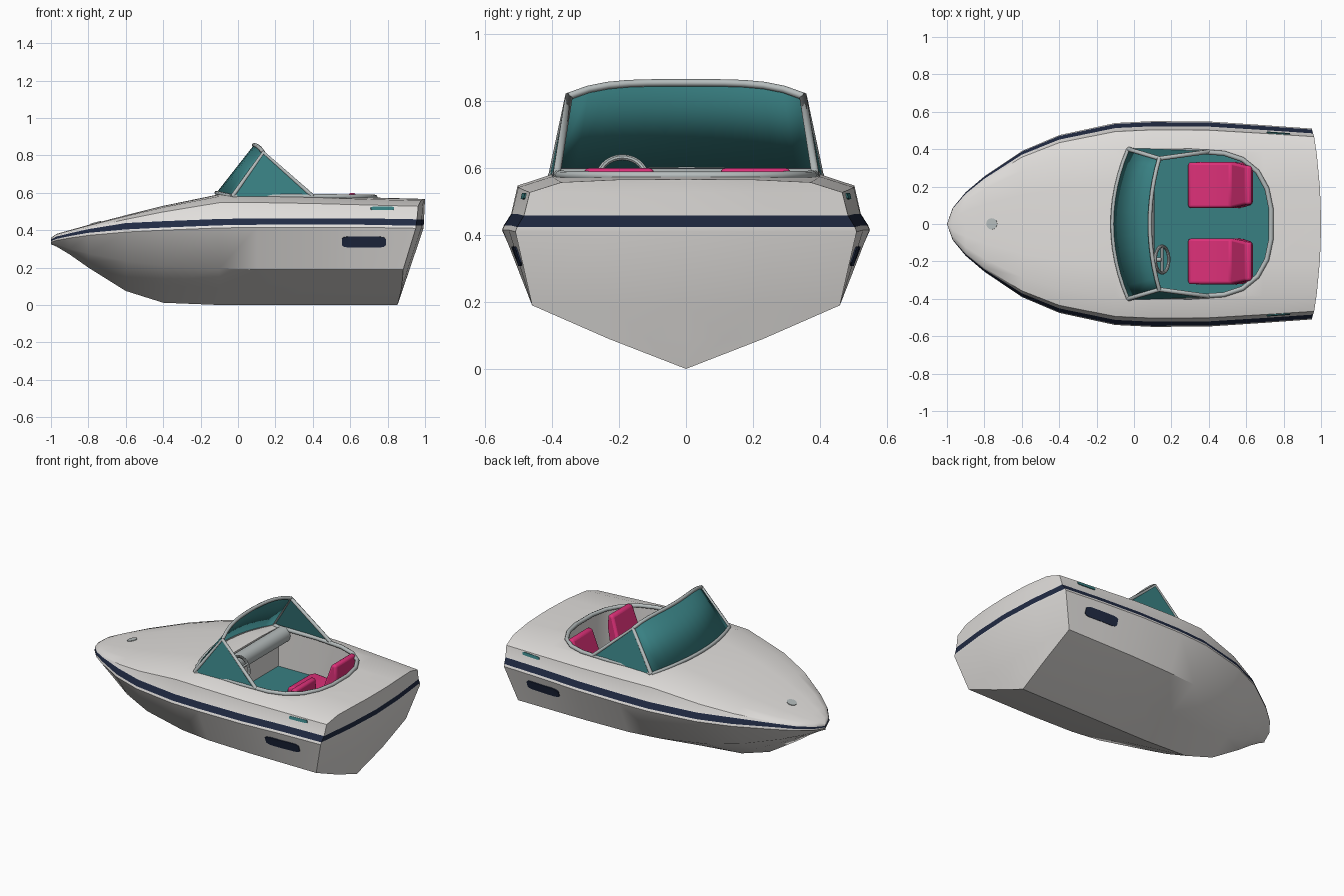
import bpy, bmesh, math
from mathutils import Vector
from mathutils.bvhtree import BVHTree

if "Cube" in bpy.data.objects:
    bpy.data.objects.remove(bpy.data.objects["Cube"])


def mat(name, r, g, b):
    m = bpy.data.materials.new(name)
    m.diffuse_color = (r, g, b, 1)
    m.use_nodes = True
    m.node_tree.nodes["Principled BSDF"].inputs["Base Color"].default_value = m.diffuse_color
    return m


WHITE = mat("warm white", 0.76, 0.74, 0.72)
NAVY = mat("navy", 0.015, 0.024, 0.058)
TEAL = mat("teal", 0.04, 0.215, 0.225)
PINK = mat("magenta", 0.72, 0.03, 0.19)
GREY = mat("light grey", 0.46, 0.50, 0.50)


def smooth(ob, angle=35):
    bpy.ops.object.select_all(action='DESELECT')
    ob.select_set(True)
    bpy.context.view_layer.objects.active = ob
    bpy.ops.object.shade_smooth_by_angle(angle=math.radians(angle))


def from_bm(name, bm, *mats):
    bmesh.ops.recalc_face_normals(bm, faces=bm.faces)
    me = bpy.data.meshes.new(name)
    bm.to_mesh(me)
    bm.free()
    ob = bpy.data.objects.new(name, me)
    bpy.context.collection.objects.link(ob)
    for m in mats:
        me.materials.append(m)
    return ob


def grid_faces(bm, rows, mat_rule=lambda i: 0):
    vs = [[bm.verts.new(p) for p in r] for r in rows]
    for a, b in zip(vs, vs[1:]):
        for i in range(len(a) - 1):
            bm.faces.new((a[i], a[i + 1], b[i + 1], b[i])).material_index = mat_rule(i)


def prism(name, pts, y0, y1, m):
    """Extrude an x-z profile along y."""
    bm = bmesh.new()
    f = bm.faces.new([bm.verts.new((x, y0, z)) for x, z in pts])
    ex = bmesh.ops.extrude_face_region(bm, geom=[f])["geom"]
    bmesh.ops.translate(bm, vec=(0, y1 - y0, 0),
                        verts=[v for v in ex if isinstance(v, bmesh.types.BMVert)])
    return from_bm(name, bm, m)


def tube(name, pts, r, m, closed=False):
    cu = bpy.data.curves.new(name, 'CURVE')
    cu.dimensions = '3D'
    cu.bevel_depth = r
    cu.bevel_resolution = 2
    cu.use_fill_caps = True
    sp = cu.splines.new('POLY')
    sp.points.add(len(pts) - 1)
    for p, c in zip(sp.points, pts):
        p.co = (*c, 1)
    sp.use_cyclic_u = closed
    cu.materials.append(m)
    ob = bpy.data.objects.new(name, cu)
    bpy.context.collection.objects.link(ob)
    return ob


# Hull and deck: stations of x, half width, gunwale z, deck z, keel z, chine half width, chine z
STATIONS = [
    (-1.0, 0, .335, .36, .325, 0, .33), (-.97, .085, .345, .38, .312, .04, .325),
    (-.9, .17, .358, .40, .27, .10, .30), (-.8, .255, .372, .428, .20, .17, .275),
    (-.6, .39, .39, .48, .075, .28, .235), (-.4, .475, .40, .53, .012, .36, .21),
    (-.1, .54, .412, .592, 0, .43, .195), (.1, .55, .415, .592, 0, .45, .19),
    (.4, .548, .415, .585, 0, .46, .19), (.7, .53, .415, .575, 0, .46, .19),
    (1.0, .51, .41, .567, 0, .46, .19)]


def section(s, w, zg, zd, zk, wc, zc, side):
    h = zd - zg
    pts = [(0, zk), (wc * .5, zk + (zc - zk) * .47), (wc, zc), (w, zg),
           (w * .99, zg + min(.014, h * .25)), (w * .95, zg + min(.048, h * .6)),
           (w * .915, zg + h * .75), (w * .73, zg + h * .94), (w * .4, zg + h * .99), (0, zd)]
    k = max(0, (s - .4) / .6)
    rake = lambda z: .34 * max(0, .41 - z) + .05 * max(0, .567 - max(z, .41))
    return [(s - k * (rake(z) + .16 * y * y), y * side, z) for y, z in pts]


bm = bmesh.new()
stripe = lambda i: 1 if i == 4 else 0
for side in (1, -1):
    secs = [section(*st, side) for st in STATIONS]
    grid_faces(bm, secs, stripe)
    # curved, raked transom
    end = secs[-1]
    mid = [(1 - .34 * max(0, .41 - z) - .05 * max(0, .567 - max(z, .41)), 0, z) for _, _, z in end]
    half = [((a[0] * .3 + b[0] * .7), a[1] * .5, a[2]) for a, b in zip(end, mid)]
    grid_faces(bm, [end, half, mid], stripe)
bmesh.ops.remove_doubles(bm, verts=bm.verts, dist=.0004)
bmesh.ops.dissolve_degenerate(bm, edges=bm.edges, dist=.0004)
bmesh.ops.recalc_face_normals(bm, faces=bm.faces)
bvh = BVHTree.FromBMesh(bm)
hull = from_bm("hull", bm, WHITE, NAVY, TEAL)

# Cockpit well cut into the deck
FLOOR = .33
side_pts = [(.02, .385), (.3, .39), (.48, .378), (.58, .345), (.66, .28), (.71, .19), (.733, .08)]
outline = side_pts + [(x, -y) for x, y in reversed(side_pts)]
bm = bmesh.new()
f = bm.faces.new([bm.verts.new((x, y, FLOOR)) for x, y in outline])
ex = bmesh.ops.extrude_face_region(bm, geom=[f])["geom"]
bmesh.ops.translate(bm, vec=(0, 0, .6), verts=[v for v in ex if isinstance(v, bmesh.types.BMVert)])
cutter = from_bm("cockpit_cutter", bm)
cutter.hide_render = True
mod = hull.modifiers.new("cockpit", 'BOOLEAN')
mod.object = cutter
mod.operation = 'DIFFERENCE'
mod.solver = 'EXACT'
bpy.context.view_layer.objects.active = hull
hull.select_set(True)
bpy.ops.object.modifier_apply(modifier=mod.name)
bpy.data.objects.remove(cutter)
for p in hull.data.polygons:
    if p.normal.z > .9 and abs(p.center.z - FLOOR) < .005:
        p.material_index = 2
smooth(hull)

# Cockpit rim
rim = [(x, y, .583 - .012 * max(0, x - .2)) for x, y in outline]
tube("cockpit_rim", [(-.03, .4, .58)] + rim + [(-.03, -.4, .58)], .013, GREY)

# Wraparound windshield
N = 12
ts = [-1 + 2 * i / N for i in range(N + 1)]
base = [(-.115 + .085 * t * t, .40 * t, .60 - .02 * t * t) for t in ts]
top = [(.085 + .05 * t * t, .35 * t, .855 - .04 * t ** 4) for t in ts]
bm = bmesh.new()
grid_faces(bm, [base, top])
glass = from_bm("windshield_glass", bm, TEAL)
glass.modifiers.new("thickness", 'SOLIDIFY').thickness = .006
smooth(glass)
tube("windshield_top_frame", top, .011, GREY)
tube("windshield_base_frame", base, .011, GREY)
for i, tag in ((0, "right"), (-1, "left")):
    back = (.4, math.copysign(.387, base[i][1]), .58)
    bm = bmesh.new()
    bm.faces.new([bm.verts.new(p) for p in (base[i], top[i], back)])
    g = from_bm(tag + "_side_glass", bm, TEAL)
    g.modifiers.new("thickness", 'SOLIDIFY').thickness = .006
    tube(tag + "_side_frame", [base[i], top[i], back], .012, GREY)

# Dashboard roll and steering wheel
bpy.ops.mesh.primitive_cylinder_add(vertices=24, radius=.05, depth=.76, location=(.06, 0, .55),
                                    rotation=(math.pi / 2, 0, 0))
dash = bpy.context.object
dash.name = "dashboard"
dash.data.materials.append(GREY)
smooth(dash)
bpy.ops.mesh.primitive_torus_add(major_radius=.072, minor_radius=.009, major_segments=28,
                                 minor_segments=8, location=(.15, -.19, .57),
                                 rotation=(0, math.radians(60), 0))
wheel = bpy.context.object
wheel.name = "steering_wheel"
wheel.data.materials.append(GREY)
smooth(wheel)
tube("steering_column", [(.06, -.19, .52), (.15, -.19, .57)], .012, GREY)
tube("steering_spoke", [(.15, -.26, .57), (.15, -.12, .57)], .007, GREY)

# Seats with tapered backrests
profile = [(.29, .325), (.29, .375), (.33, .39), (.52, .375), (.595, .6), (.63, .6), (.635, .52), (.59, .325)]
for yc, tag in ((.208, "left"), (-.2, "right")):
    seat = prism(tag + "_seat", profile, yc - .122, yc + .122, PINK)
    for v in seat.data.vertices:
        if v.co.z > .5:
            v.co.y = yc + (v.co.y - yc) * .85
    b = seat.modifiers.new("soft", 'BEVEL')
    b.width = .014
    b.segments = 3
    smooth(seat, 40)


# Thin plates laid on the hull sides
def plate(name, x0, x1, z0, z1, side, m):
    rows = []
    for u in (0, .05, .15, .4, .6, .85, .95, 1):
        h = (z1 - z0) / 2 * (.6 if u in (0, 1) else .88 if u in (.05, .95) else 1)
        row = []
        for j in (-1, -.33, .33, 1):
            x, z = x0 + (x1 - x0) * u, (z0 + z1) / 2 + h * j
            hit, n, _, _ = bvh.ray_cast(Vector((x, side * 2, z)), Vector((0, -side, 0)))
            row.append(hit + Vector((0, side * .005, 0)))
        rows.append(row)
    bm = bmesh.new()
    grid_faces(bm, rows)
    ob = from_bm(name, bm, m)
    ob.modifiers.new("thickness", 'SOLIDIFY').thickness = .006


for side, tag in ((1, "left"), (-1, "right")):
    plate(tag + "_hull_vent", .555, .79, .307, .365, side, NAVY)
    plate(tag + "_deck_marker", .71, .835, .508, .526, side, TEAL)

# Bow fitting
hit, n, _, _ = bvh.ray_cast(Vector((-.76, .001, 2)), Vector((0, 0, -1)))
bpy.ops.mesh.primitive_cylinder_add(vertices=20, radius=.03, depth=.008, location=hit,
                                    rotation=n.to_track_quat('Z', 'Y').to_euler())
bpy.context.object.name = "bow_fitting"
bpy.context.object.data.materials.append(GREY)
